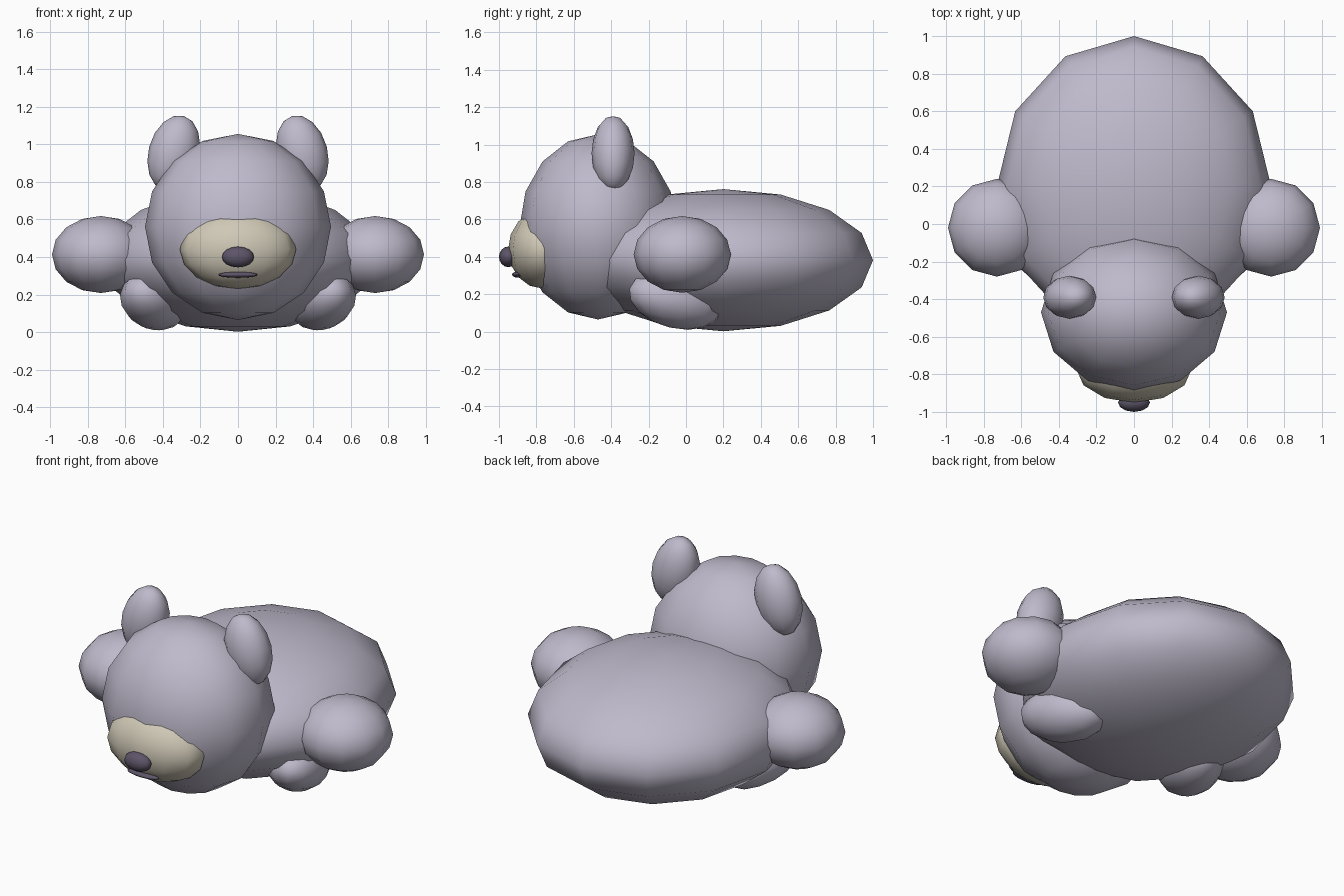
import bpy
import math

if "Cube" in bpy.data.objects:
    bpy.data.objects.remove(bpy.data.objects["Cube"])


def material(name, rgb):
    m = bpy.data.materials.new(name)
    m.diffuse_color = (*rgb, 1.0)
    m.use_nodes = True
    m.node_tree.nodes["Principled BSDF"].inputs["Base Color"].default_value = m.diffuse_color
    return m


FUR = material("lilac grey fur", (0.52, 0.49, 0.60))
CREAM = material("cream muzzle", (0.63, 0.58, 0.47))
DARK = material("dark nose", (0.11, 0.09, 0.14))


def blob(name, centre, radii, mat, rot=(0, 0, 0)):
    """Smooth low-poly ellipsoid; rotation in degrees."""
    bpy.ops.mesh.primitive_uv_sphere_add(segments=12, ring_count=8, radius=1.0)
    ob = bpy.context.object
    ob.name = name
    ob.location = centre
    ob.scale = radii
    ob.rotation_euler = [math.radians(a) for a in rot]
    ob.data.materials.append(mat)
    bpy.ops.object.shade_smooth()
    return ob


# Torso and head
blob("body", (0, 0.20, 0.382), (0.73, 0.80, 0.38), FUR)
blob("head", (0, -0.47, 0.56), (0.495, 0.42, 0.495), FUR)

# Face
blob("muzzle", (0, -0.766, 0.44), (0.31, 0.185, 0.21), CREAM)
blob("nose", (0, -0.95, 0.40), (0.085, 0.05, 0.055), DARK)
blob("mouth", (0, -0.90, 0.305), (0.105, 0.03, 0.016), DARK)

# Paired limbs and ears
for side, s in (("right", 1), ("left", -1)):
    blob(side + "_arm", (s * 0.73, -0.02, 0.413), (0.26, 0.26, 0.205), FUR)
    blob(side + "_foot", (s * 0.445, -0.055, 0.168), (0.17, 0.27, 0.15), FUR,
         (-13, 0, s * 20))
    blob(side + "_ear", (s * 0.342, -0.39, 0.953), (0.135, 0.115, 0.205), FUR,
         (0, -s * 15, 0))
